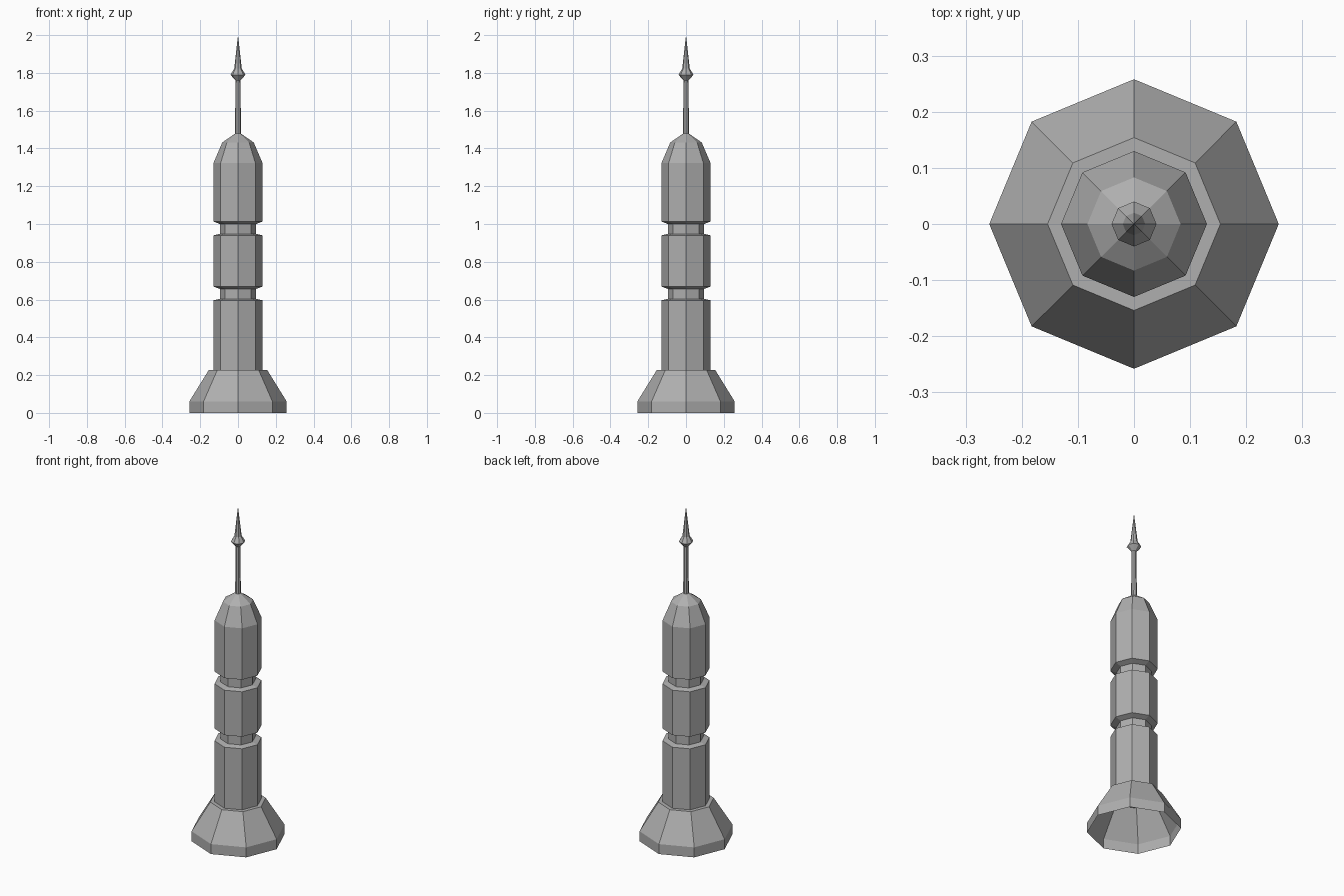
import bpy, bmesh, math

if "Cube" in bpy.data.objects:
    bpy.data.objects.remove(bpy.data.objects["Cube"])

SIDES = 8

grey = bpy.data.materials.new("dark_grey")
grey.diffuse_color = (0.43, 0.43, 0.43, 1)
grey.use_nodes = True
grey.node_tree.nodes["Principled BSDF"].inputs["Base Color"].default_value = grey.diffuse_color


def lathe(name, profile):
    """Spin a (radius, height) profile into a flat-faced octagonal shell."""
    bm = bmesh.new()
    rings = []
    for r, z in profile:
        if r == 0:
            rings.append([bm.verts.new((0, 0, z))] * SIDES)
        else:
            rings.append([bm.verts.new((r * math.cos(math.tau * i / SIDES),
                                        r * math.sin(math.tau * i / SIDES), z))
                          for i in range(SIDES)])
    for low, high in zip(rings, rings[1:]):
        for i in range(SIDES):
            j = (i + 1) % SIDES
            corners = [low[i], low[j], high[j], high[i]]
            bm.faces.new(list(dict.fromkeys(corners)))
    mesh = bpy.data.meshes.new(name)
    bm.to_mesh(mesh)
    bm.free()
    mesh.materials.append(grey)
    obj = bpy.data.objects.new(name, mesh)
    bpy.context.collection.objects.link(obj)
    return obj


R, NECK = 0.13, 0.096

# Hollow flared base with a ledge around the body
lathe("flared_base", [(0.258, 0), (0.258, 0.06), (0.154, 0.228), (R, 0.228)])

# Three body sections separated by two grooves, closed by a faceted dome
body = [(R, 0.228)]
for z in (0.596, 0.94):
    body += [(R, z), (NECK, z + 0.008), (NECK, z + 0.06), (R, z + 0.073)]
body += [(R, 1.323), (0.083, 1.432), (0.016, 1.478)]
lathe("body", body)

# Antenna rod, bulb and pointed tip
lathe("antenna", [(0.016, 1.478), (0.013, 1.76), (0.04, 1.79),
                  (0.02, 1.823), (0, 2.0)])
